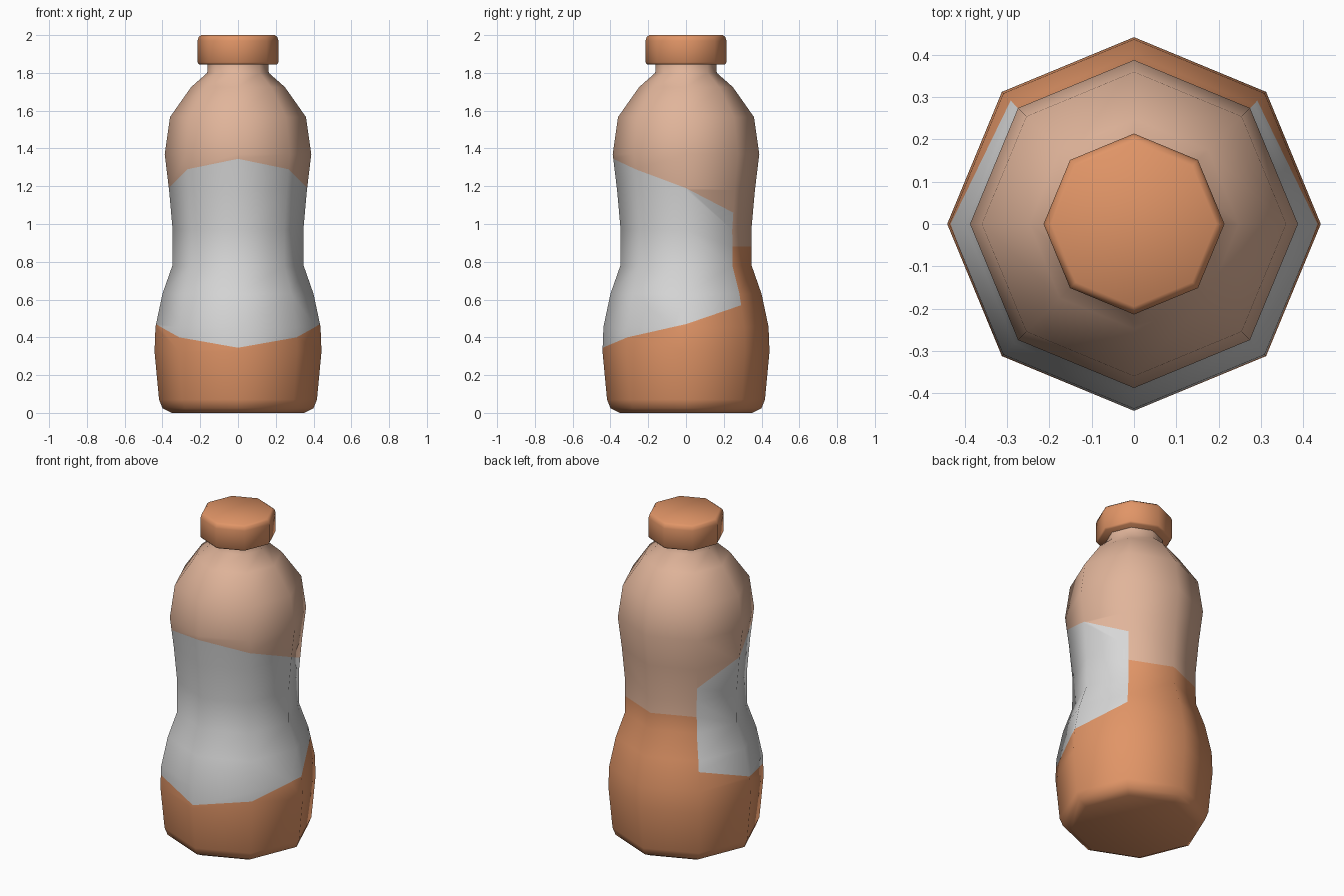
import bpy, bmesh, math
from mathutils import Vector

if "Cube" in bpy.data.objects:
    bpy.data.objects.remove(bpy.data.objects["Cube"])

SIDES = 8


def material(name, rgb):
    m = bpy.data.materials.new(name)
    m.diffuse_color = (*rgb, 1)
    m.use_nodes = True
    m.node_tree.nodes["Principled BSDF"].inputs["Base Color"].default_value = m.diffuse_color
    return m


orange = material("orange", (0.75, 0.30, 0.135))
tan = material("pale_tan", (0.75, 0.46, 0.325))
grey = material("label_grey", (0.68, 0.68, 0.68))


def direction(k):
    """Unit vector of the k-th corner, counted from the front (-y)."""
    a = -math.pi / 2 + k * 2 * math.pi / SIDES
    return Vector((math.cos(a), math.sin(a), 0))


def lathe(profile):
    """Closed eight-sided turned form from (radius, z) points, bottom to top."""
    bm = bmesh.new()
    rings = [[bm.verts.new(direction(k) * r + Vector((0, 0, z))) for k in range(SIDES)]
             for r, z in profile]
    for lo, hi in zip(rings, rings[1:]):
        for k in range(SIDES):
            n = (k + 1) % SIDES
            bm.faces.new((lo[k], lo[n], hi[n], hi[k]))
    bm.faces.new(rings[0][::-1])
    bm.faces.new(rings[-1])
    return bm


def finish(bm, name, mats):
    bm.normal_update()
    me = bpy.data.meshes.new(name)
    bm.to_mesh(me)
    bm.free()
    for m in mats:
        me.materials.append(m)
    ob = bpy.data.objects.new(name, me)
    bpy.context.collection.objects.link(ob)
    bpy.ops.object.select_all(action='DESELECT')
    ob.select_set(True)
    bpy.context.view_layer.objects.active = ob
    bpy.ops.object.shade_smooth_by_angle(angle=math.radians(60))
    return ob


# Bottle body
BODY = [(0.35, 0), (0.40, 0.025), (0.418, 0.07), (0.442, 0.325), (0.437, 0.455),
        (0.40, 0.63), (0.348, 0.778), (0.346, 0.97), (0.365, 1.18), (0.388, 1.37),
        (0.36, 1.566), (0.248, 1.725), (0.163, 1.80), (0.16, 1.86)]
# Label edge heights at corners 0, 45, 90, 135 degrees from the front
LABEL_TOP = [1.345, 1.29, 1.19, 1.06]
LABEL_BOTTOM = [0.345, 0.40, 0.47, 0.57]
BACK_SPLIT = [0.88] * 5


def corner_point(k, z):
    for (r0, z0), (r1, z1) in zip(BODY, BODY[1:]):
        if z0 <= z <= z1:
            r = r0 + (r1 - r0) * (z - z0) / (z1 - z0)
            return direction(k) * r + Vector((0, 0, z))


def cut_plane(k, heights):
    """Plane through the facet's two corner points, running straight inwards."""
    a, b = k, k + 1
    p = corner_point(a, heights[min(a, SIDES - a)])
    q = corner_point(b, heights[min(b, SIDES - b)])
    no = (q - p).cross(direction(k + 0.5)).normalized()
    return p, no if no.z > 0 else -no


def facet_faces(bm, k):
    d = direction(k + 0.5)
    found = []
    for f in bm.faces:
        c = f.calc_center_median()
        flat = Vector((c.x, c.y, 0))
        if flat.length > 0.1 and flat.normalized().dot(d) > 0.93:
            found.append(f)
    return found


bm = lathe(BODY)
for k in range(SIDES):
    back = k in (3, 4)
    sets = [BACK_SPLIT] if back else [LABEL_BOTTOM, LABEL_TOP]
    planes = [cut_plane(k, h) for h in sets]
    for co, no in planes:
        faces = facet_faces(bm, k)
        geom = set(faces)
        for f in faces:
            geom.update(f.edges)
            geom.update(f.verts)
        bmesh.ops.bisect_plane(bm, geom=list(geom), dist=1e-4, plane_co=co, plane_no=no)
    # Orange below, label between, tan above
    for f in facet_faces(bm, k):
        c = f.calc_center_median()
        above = sum((c - co).dot(no) > 0 for co, no in planes)
        f.material_index = 2 * above if back else above
for f in bm.faces:
    if f.calc_center_median().z > 1.8:
        f.material_index = 2
finish(bm, "bottle_body", [orange, grey, tan])

# Screw cap
finish(lathe([(0.206, 1.845), (0.214, 1.855), (0.214, 1.97), (0.208, 1.99), (0.195, 2.0)]),
       "bottle_cap", [orange])
